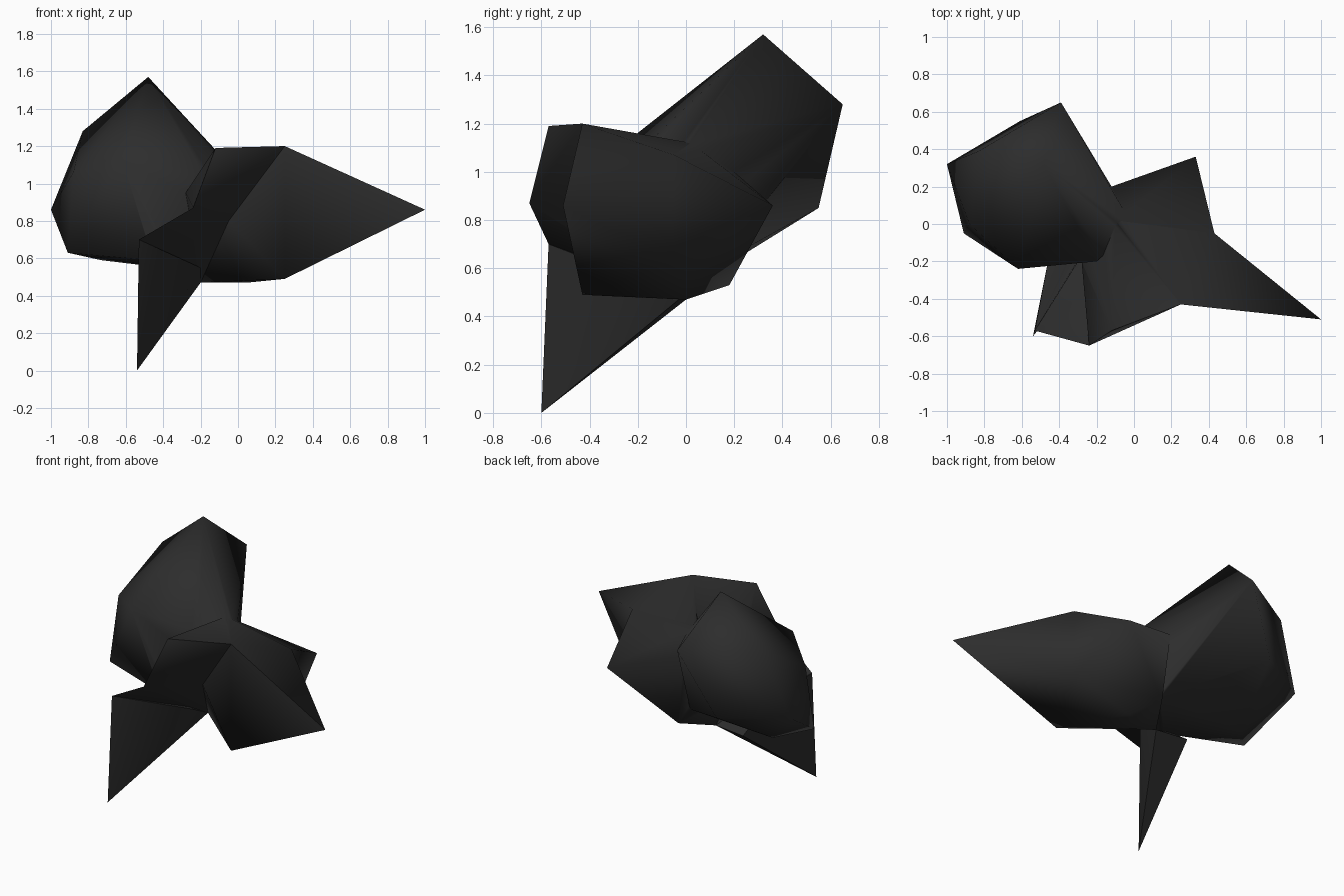
import bpy, bmesh, math

if "Cube" in bpy.data.objects:
    bpy.data.objects.remove(bpy.data.objects["Cube"])

charcoal = bpy.data.materials.new("charcoal")
charcoal.diffuse_color = (0.026, 0.026, 0.026, 1)
charcoal.use_nodes = True
charcoal.node_tree.nodes["Principled BSDF"].inputs["Base Color"].default_value = charcoal.diffuse_color

# Shared corners where neighbouring lobes meet
H1, H2 = (.25, -.43, 1.20), (.25, -.43, .49)     # right lobe shoulders
I1, I2 = (.43, -.05, 1.07), (.43, -.05, .63)     # notch between right points
J, K = (-.24, -.65, .87), (-.12, -.57, 1.19)     # front crest
M, N = (-.05, -.30, .80), (-.10, .02, 1.12)      # inner front, inner top
X, U, V = (-.20, -.03, .47), (.05, 0, .47), (-.07, .18, .53)  # underside
W = (-.53, -.57, .70)                            # knee of the spike
BACK = (-.12, .20, 1.00)


def facet_lobe(name, points):
    """Closed faceted lobe spanned by its corner points."""
    bm = bmesh.new()
    for p in points:
        bm.verts.new(p)
    bmesh.ops.convex_hull(bm, input=bm.verts[:])
    loose = [v for v in bm.verts if not v.link_faces]
    bmesh.ops.delete(bm, geom=loose, context='VERTS')
    bmesh.ops.recalc_face_normals(bm, faces=bm.faces[:])
    mesh = bpy.data.meshes.new(name)
    bm.to_mesh(mesh)
    bm.free()
    mesh.materials.append(charcoal)
    ob = bpy.data.objects.new(name, mesh)
    bpy.context.collection.objects.link(ob)
    return ob


# Large blunt lobe at the upper left and back
body = facet_lobe("three_lobed_rock", [
    (-.48, .32, 1.57), (-.39, .65, 1.28), (-.83, .39, 1.28),
    (-1, .32, .86), (-.61, .55, .85), (-.91, -.05, .63),
    (-.88, 0, 1.06), (-.83, -.06, .80), (-.62, -.24, 1.13),
    (-.73, .13, .59), (-.40, 0, .55), (-.35, -.20, .58),
    (-.20, -.20, 1.08), (0, -.02, 1.05), (0, -.02, .75),
    BACK, (-.10, .10, .60)])

lobes = [
    # Long point to the right
    facet_lobe("right_point", [(1, -.51, .86), H1, H2, I1, I2, M, N, U, X]),
    # Short point to the back right
    facet_lobe("back_right_point", [(.33, .36, .86), I1, I2, N, BACK, V, U, X]),
    # Crest at the front
    facet_lobe("front_crest", [J, K, H1, M, N, X, (-.28, -.20, .95)]),
    # Web from the crest down to the knee of the spike
    facet_lobe("spike_web", [J, W, M, X, (-.30, -.20, .72)]),
    # Spike reaching the ground
    facet_lobe("ground_spike", [(-.54, -.60, 0), W, X, (-.42, 0, .47),
                                (-.46, -.20, .62), (-.20, -.18, .55)]),
]

# Fuse the lobes into one skin
bpy.context.view_layer.objects.active = body
for lobe in lobes:
    mod = body.modifiers.new("fuse", 'BOOLEAN')
    mod.operation = 'UNION'
    mod.solver = 'EXACT'
    mod.object = lobe
    bpy.ops.object.modifier_apply(modifier=mod.name)
    bpy.data.objects.remove(lobe)

body.select_set(True)
bpy.ops.object.shade_smooth_by_angle(angle=math.radians(75))
